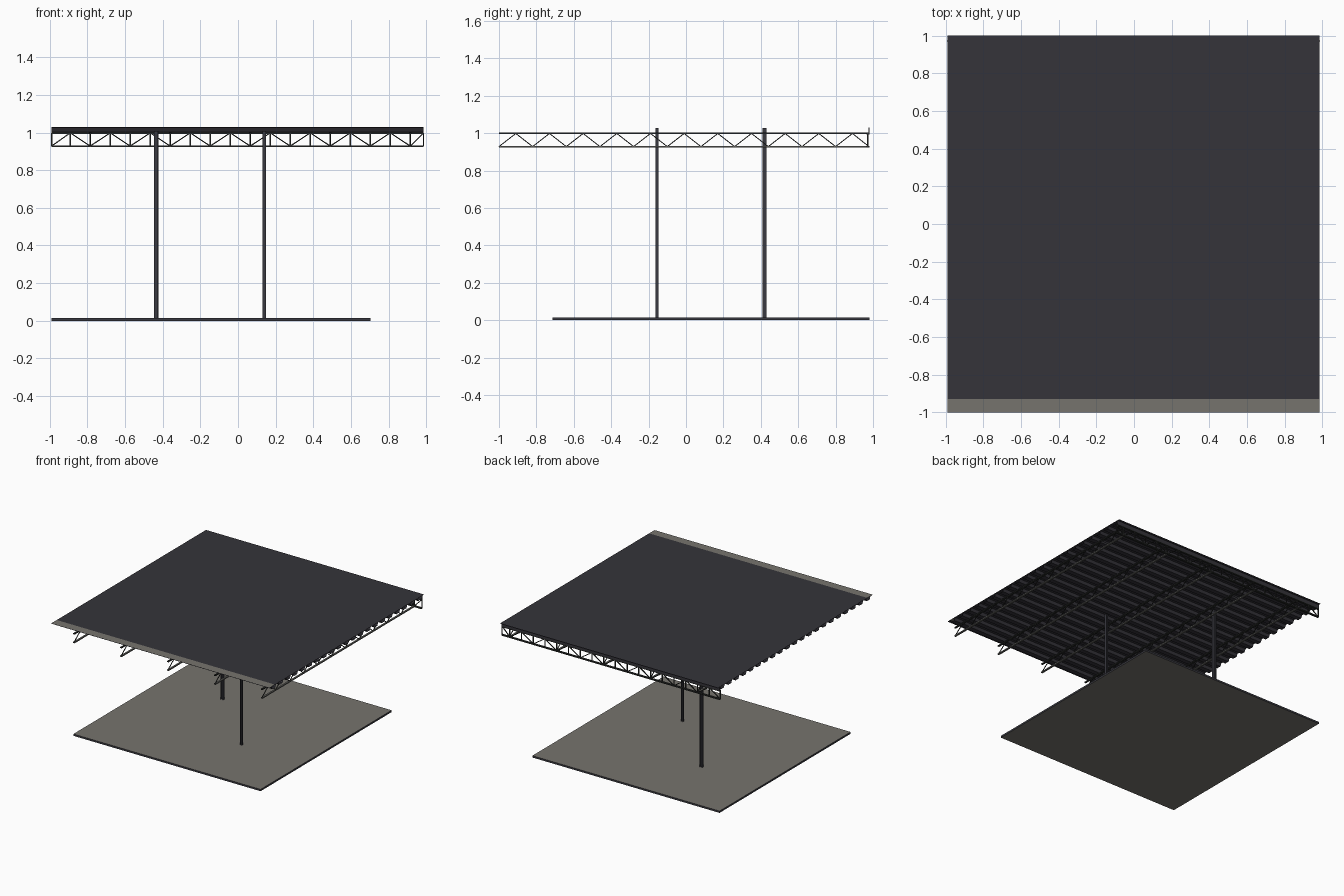
import bpy, bmesh
from mathutils import Vector

cube = bpy.data.objects.get("Cube")
if cube:
    bpy.data.objects.remove(cube, do_unlink=True)


def material(name, r, g, b):
    m = bpy.data.materials.new(name)
    m.use_nodes = True
    m.diffuse_color = (r, g, b, 1)
    m.node_tree.nodes["Principled BSDF"].inputs["Base Color"].default_value = (r, g, b, 1)
    return m


ROOF = material("dark_slate", 0.035, 0.034, 0.042)
CONCRETE = material("warm_grey", 0.18, 0.172, 0.155)
STEEL = material("black_steel", 0.025, 0.027, 0.025)
COLUMN = material("blue_black", 0.04, 0.04, 0.05)
GREY_STEEL = material("grey_steel", 0.13, 0.13, 0.12)


def finish(name, bm, *mats):
    mesh = bpy.data.meshes.new(name)
    bm.to_mesh(mesh)
    bm.free()
    for m in mats:
        mesh.materials.append(m)
    ob = bpy.data.objects.new(name, mesh)
    bpy.context.scene.collection.objects.link(ob)
    return ob


def add_box(bm, x, y, z):
    """Box from (low, high) ranges."""
    verts = bmesh.ops.create_cube(bm, size=1)["verts"]
    for v in verts:
        v.co = Vector([(a + b) / 2 + c * (b - a) for (a, b), c in zip((x, y, z), v.co)])
    return verts


def add_bar(bm, a, b, width):
    """Square bar between two points."""
    a, b = Vector(a), Vector(b)
    d = b - a
    turn = d.to_track_quat("Z", "Y")
    for v in bmesh.ops.create_cube(bm, size=1)["verts"]:
        v.co = (a + b) / 2 + turn @ Vector((v.co.x * width, v.co.y * width, v.co.z * d.length))


def add_sheet(bm, profile, x0, x1):
    """Open sheet: a (y, z) profile swept along x."""
    rows = [(bm.verts.new((x0, y, z)), bm.verts.new((x1, y, z))) for y, z in profile]
    for (a, b), (c, d) in zip(rows, rows[1:]):
        bm.faces.new((a, b, d, c))


X0, X1 = -0.99, 0.985
TRUSS_LOW, TRUSS_HIGH = 0.928, 0.998

# Floor slab with dark rim
bm = bmesh.new()
add_box(bm, (X0, 0.705), (-0.715, 0.98), (0, 0.015))
bm.normal_update()
for f in bm.faces:
    f.material_index = 0 if abs(f.normal.z) > 0.5 else 1
finish("floor_slab", bm, CONCRETE, COLUMN)

# Roof skin and pale front strip
for name, y0, y1, mat in (("roof_skin", -0.93, 1.0, ROOF), ("front_strip", -1.0, -0.93, CONCRETE)):
    bm = bmesh.new()
    add_sheet(bm, [(y0, 1.03), (y1, 1.03)], X0, X1)
    finish(name, bm, mat)

# Corrugated deck, ribs running across
bm = bmesh.new()
ribs = 21
pitch = 1.98 / ribs
profile = []
for i in range(ribs):
    for t, z in ((0, 1.027), (0.3, 1.027), (0.4, 1.005), (0.8, 1.005), (0.9, 1.027)):
        profile.append((-1 + (i + t) * pitch, z))
profile.append((0.98, 1.027))
add_sheet(bm, profile, X0, X1)
finish("corrugated_deck", bm, ROOF)

# Closing plate along the back
bm = bmesh.new()
add_box(bm, (X0, X1), (0.977, 0.98), (1.0, 1.029))
finish("back_closure", bm, ROOF)

# Joists running front to back
joist_step = 0.425
joists = [-0.785 + i * joist_step for i in range(5)]
half = 0.09
for i, x in enumerate(joists):
    bm = bmesh.new()
    for side in (-1, 1):
        inner, outer = sorted((x + side * 0.001, x + side * 0.007))
        add_box(bm, (inner, outer), (-1, 0.975), (TRUSS_HIGH - 0.004, TRUSS_HIGH + 0.004))
    for k in range(22):
        zs = (TRUSS_LOW, TRUSS_HIGH) if k % 2 == 0 else (TRUSS_HIGH, TRUSS_LOW)
        y = -1 + k * half
        add_bar(bm, (x, y, zs[0]), (x, min(y + half, 0.978), zs[1]), 0.005)
    finish(f"joist_{i + 1}", bm, STEEL)
    bm = bmesh.new()
    add_box(bm, (x - 0.007, x + 0.007), (-1, 0.975), (TRUSS_LOW - 0.005, TRUSS_LOW + 0.004))
    finish(f"joist_{i + 1}_lower_chord", bm, GREY_STEEL)

# Back girder with posts and alternating diagonals
bm = bmesh.new()
GY = 0.972
for z in (TRUSS_LOW, TRUSS_HIGH):
    add_box(bm, (X0, X1), (GY - 0.008, GY + 0.008), (z - 0.005, z + 0.004))
posts = [X0] + [-0.785 + k * joist_step / 4 for k in range(-1, 17)] + [X1]
for x in posts:
    add_bar(bm, (x, GY, TRUSS_LOW), (x, GY, TRUSS_HIGH), 0.007)
for k, (a, b) in enumerate(zip(posts, posts[1:])):
    zs = (TRUSS_LOW, TRUSS_HIGH) if k % 2 == 0 else (TRUSS_HIGH, TRUSS_LOW)
    add_bar(bm, (a, GY, zs[0]), (b, GY, zs[1]), 0.006)
finish("back_girder", bm, STEEL)


# Two H-section columns on a diagonal
def column(name, x, y, w, d):
    bm = bmesh.new()
    z = (0.015, 1.027)
    t = 0.004
    for side in (-1, 1):
        cx = x + side * (w - t) / 2
        add_box(bm, (cx - t / 2, cx + t / 2), (y - d / 2, y + d / 2), z)
    add_box(bm, (x - w / 2 + t, x + w / 2 - t), (y - t / 2, y + t / 2), z)
    finish(name, bm, COLUMN)


column("back_column", -0.435, 0.42, 0.024, 0.022)
column("front_column", 0.14, -0.155, 0.018, 0.018)
